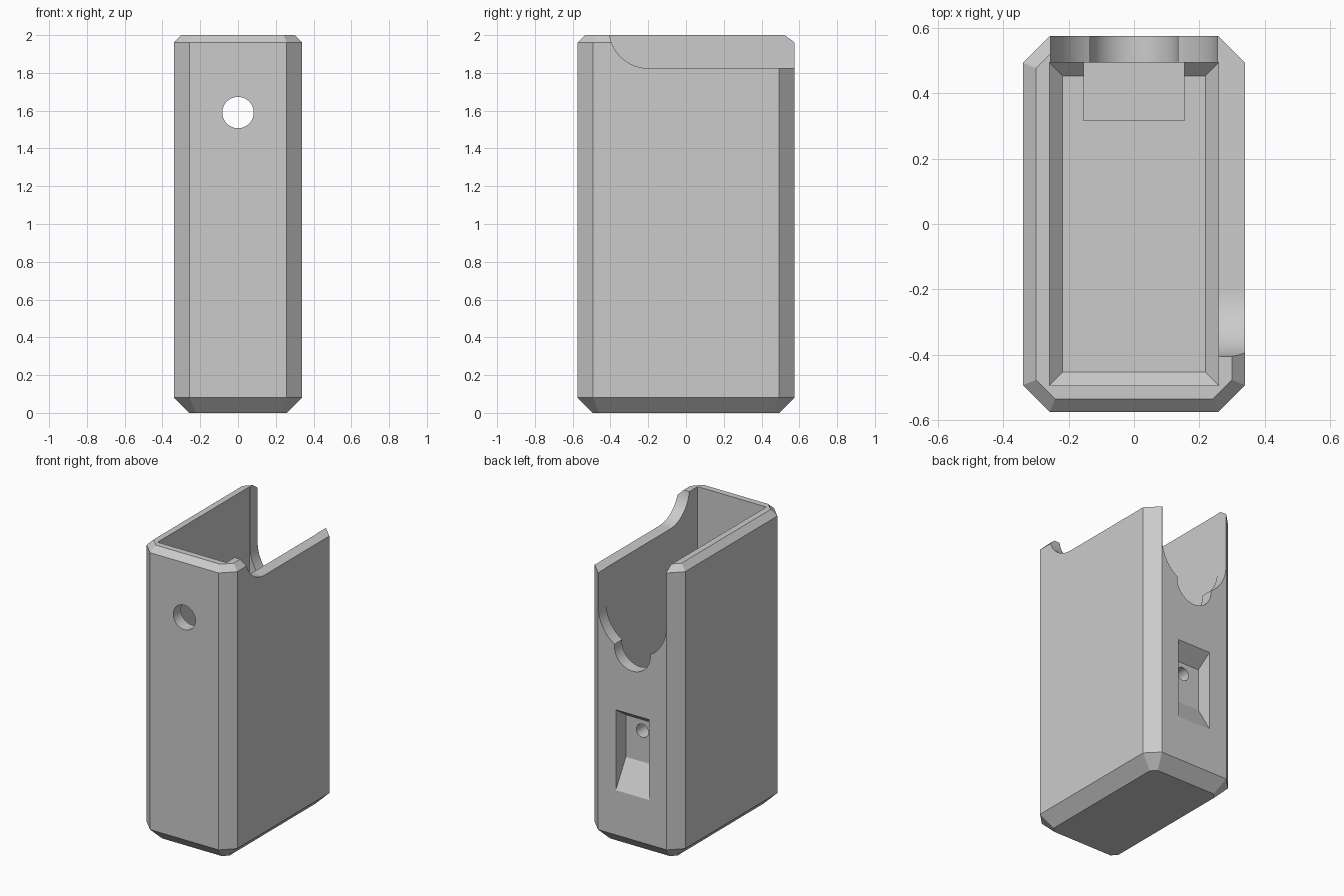
import bpy
import bmesh
from math import sin, cos, radians

cube = bpy.data.objects.get("Cube")
if cube:
    bpy.data.objects.remove(cube, do_unlink=True)

grey = bpy.data.materials.new("plain grey")
grey.use_nodes = True
grey.diffuse_color = (0.6, 0.6, 0.6, 1)
grey.node_tree.nodes["Principled BSDF"].inputs["Base Color"].default_value = (0.6, 0.6, 0.6, 1)

HX, HY, TOP = 0.34, 0.575, 2.0     # outer half sizes and height
WALL = 0.082                       # wall thickness and corner chamfer
RIM = 0.04                         # small chamfers


def loft(name, rings):
    """Closed solid through rings with equal point counts."""
    bm = bmesh.new()
    loops = [[bm.verts.new(p) for p in ring] for ring in rings]
    n = len(loops[0])
    for a, b in zip(loops, loops[1:]):
        for i in range(n):
            j = (i + 1) % n
            bm.faces.new((a[i], a[j], b[j], b[i]))
    bm.faces.new(loops[0][::-1])
    bm.faces.new(loops[-1])
    bmesh.ops.recalc_face_normals(bm, faces=bm.faces)
    mesh = bpy.data.meshes.new(name)
    bm.to_mesh(mesh)
    bm.free()
    mesh.materials.append(grey)
    obj = bpy.data.objects.new(name, mesh)
    bpy.context.collection.objects.link(obj)
    return obj


def octagon(inset, z):
    """Plan outline of the case, moved inward by inset."""
    x, y = HX - inset, HY - inset
    c = WALL - inset * 0.586
    corner = [(x, y - c), (x - c, y)]
    pts = corner + [(-a, b) for a, b in corner[::-1]]
    pts += [(-a, -b) for a, b in pts]
    return [(a, b, z) for a, b in pts]


def rect(x0, x1, y0, y1, z):
    return [(x0, y0, z), (x1, y0, z), (x1, y1, z), (x0, y1, z)]


def rect_y(half, z0, z1, y):
    return [(-half, y, z0), (half, y, z0), (half, y, z1), (-half, y, z1)]


def arc(cx, cz, r, start, end, steps):
    angles = [radians(start + (end - start) * i / steps) for i in range(steps + 1)]
    return [(cx + r * cos(a), cz + r * sin(a)) for a in angles]


def prism_y(name, outline, y0, y1):
    return loft(name, [[(a, y, b) for a, b in outline] for y in (y0, y1)])


def bore(name, z, r, y0, y1):
    return prism_y(name, arc(0, z, r, 0, 360, 48)[:-1], y0, y1)


# Outer case with chamfered foot, corners and rim
case = loft("case", [octagon(WALL, 0), octagon(0, WALL),
                     octagon(0, TOP - RIM), octagon(RIM, TOP)])

# Inner cavity with a chamfered floor
cx, cy = HX - WALL, HY - WALL
fx, fy = cx - RIM, cy - RIM
cavity = loft("cavity_cutter", [rect(-fx, fx, -fy, fy, WALL),
                                rect(-cx, cx, -cy, cy, WALL + RIM),
                                rect(-cx, cx, -cy, cy, TOP + 0.1)])

# Inner block behind the pocket
block = loft("pocket_block", [rect(-0.155, 0.155, 0.315, 0.53, z) for z in (0.36, 0.96)])

# Lowered left wall with a rounded front end
side_outline = arc(-0.2, 2.032, 0.207, 180, 270, 24) + [(0.7, 1.825), (0.7, 2.1), (-0.407, 2.1)]
side_cut = loft("side_cutter", [[(x, a, b) for a, b in side_outline] for x in (0.2, 0.5)])

# U notch and small round notch in the back wall
u_cut = prism_y("back_notch_cutter",
                arc(0, 1.59, 0.255, 180, 360, 48) + [(0.255, 2.1), (-0.255, 2.1)], 0.4, 0.7)
small_cut = bore("small_notch_cutter", 1.36, 0.135, 0.4, 0.7)

# Front button hole
button_cut = bore("button_hole_cutter", 1.59, 0.083, -0.7, -0.4)

# Sloped pocket in the back and its bore
pocket = loft("pocket_cutter", [rect_y(0.124, 0.57, 0.855, HY - 0.108),
                                rect_y(0.124, 0.385, 0.93, HY),
                                rect_y(0.124, 0.385, 0.93, HY + 0.05)])
pocket_bore = bore("pocket_bore_cutter", 0.78, 0.045, 0.25, 0.52)

steps = [(cavity, 'DIFFERENCE'), (block, 'UNION')]
steps += [(c, 'DIFFERENCE') for c in
          (side_cut, u_cut, small_cut, button_cut, pocket, pocket_bore)]

bpy.ops.object.select_all(action='DESELECT')
bpy.context.view_layer.objects.active = case
case.select_set(True)
for tool, operation in steps:
    tool.hide_render = True
    mod = case.modifiers.new(tool.name, 'BOOLEAN')
    mod.operation = operation
    mod.solver = 'EXACT'
    mod.object = tool
    bpy.ops.object.modifier_apply(modifier=mod.name)
    bpy.data.objects.remove(tool, do_unlink=True)

bpy.ops.object.shade_smooth_by_angle(angle=radians(25))
